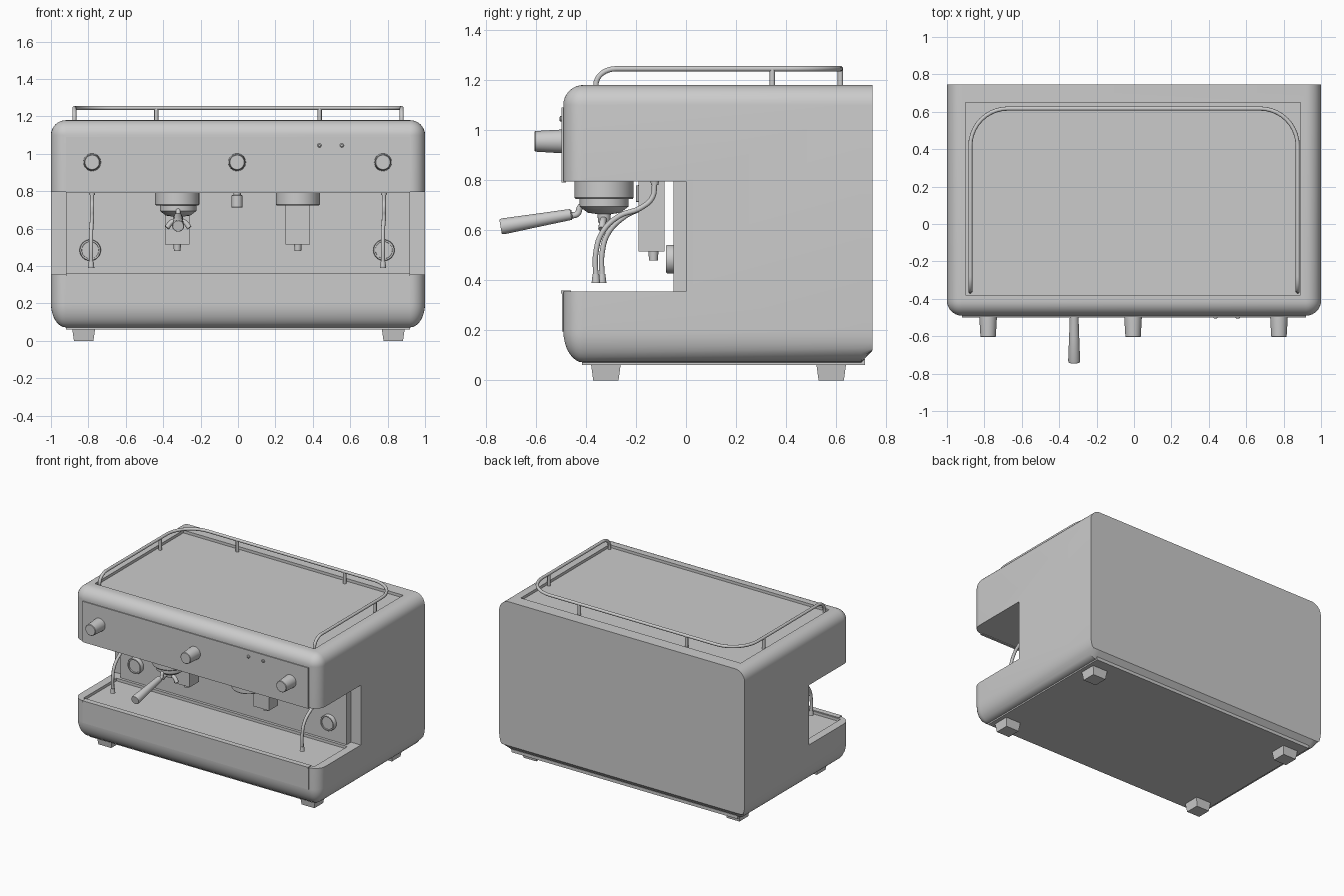
import bpy, bmesh
from math import sin, cos, pi
from mathutils import Vector

if "Cube" in bpy.data.objects:
    bpy.data.objects.remove(bpy.data.objects["Cube"])

steel = bpy.data.materials.new("brushed grey")
steel.use_nodes = True
steel.diffuse_color = (0.6, 0.6, 0.6, 1)
steel.node_tree.nodes["Principled BSDF"].inputs["Base Color"].default_value = (0.6, 0.6, 0.6, 1)


def finish(name, bm):
    bmesh.ops.recalc_face_normals(bm, faces=bm.faces)
    mesh = bpy.data.meshes.new(name)
    bm.to_mesh(mesh)
    bm.free()
    mesh.materials.append(steel)
    ob = bpy.data.objects.new(name, mesh)
    bpy.context.collection.objects.link(ob)
    return ob


def smooth(ob):
    bpy.ops.object.select_all(action='DESELECT')
    ob.select_set(True)
    bpy.context.view_layer.objects.active = ob
    bpy.ops.object.shade_smooth_by_angle(angle=0.6)
    return ob


def box(name, x0, x1, y0, y1, z0, z1, taper=1.0):
    """Box from its limits; taper scales the lower face."""
    bm = bmesh.new()
    bmesh.ops.create_cube(bm, size=1)
    for v in bm.verts:
        k = taper if v.co.z < 0 else 1
        v.co = ((x0 + x1) / 2 + v.co.x * k * (x1 - x0),
                (y0 + y1) / 2 + v.co.y * k * (y1 - y0),
                (z0 + z1) / 2 + v.co.z * (z1 - z0))
    return finish(name, bm)


def turned(name, origin, axis, profile, sides=32):
    """Revolve (distance, radius) pairs around an axis."""
    bm = bmesh.new()
    turn = Vector(axis).to_track_quat('Z', 'Y')
    rings = []
    for t, r in profile:
        rings.append([bm.verts.new(Vector(origin) + turn @ Vector(
            (r * cos(2 * pi * i / sides), r * sin(2 * pi * i / sides), t)))
            for i in range(sides)])
    skin(bm, rings)
    return smooth(finish(name, bm))


def skin(bm, rings):
    n = len(rings[0])
    for a, b in zip(rings, rings[1:]):
        for i in range(n):
            j = (i + 1) % n
            bm.faces.new((a[i], a[j], b[j], b[i]))
    bm.faces.new(rings[0])
    bm.faces.new(rings[-1])


def tube(name, points, radius, kind='POLY'):
    curve = bpy.data.curves.new(name, 'CURVE')
    curve.dimensions = '3D'
    curve.bevel_depth = radius
    curve.bevel_resolution = 3
    curve.use_fill_caps = True
    s = curve.splines.new(kind)
    if kind == 'BEZIER':
        s.bezier_points.add(len(points) - 1)
        for p, co in zip(s.bezier_points, points):
            p.co = co
            p.handle_left_type = p.handle_right_type = 'AUTO'
    else:
        s.points.add(len(points) - 1)
        for p, co in zip(s.points, points):
            p.co = (*co, 1)
    curve.materials.append(steel)
    ob = bpy.data.objects.new(name, curve)
    bpy.context.collection.objects.link(ob)


def cut(ob, cutter):
    mod = ob.modifiers.new("cut", 'BOOLEAN')
    mod.operation = 'DIFFERENCE'
    mod.solver = 'EXACT'
    mod.object = cutter
    bpy.context.view_layer.objects.active = ob
    bpy.ops.object.modifier_apply(modifier=mod.name)
    bpy.data.objects.remove(cutter)


# Housing: rounded outline lofted from the soft front edge to the flat back
def outline(bm, y, r, floor=0.0):
    ring = []
    for k, (cx, cz, rz) in enumerate(((0.92, 1.10, r), (-0.92, 1.10, r),
                                      (-0.92, 0.20, r * 1.6), (0.92, 0.20, r * 1.6))):
        for i in range(9):
            a = (k + i / 8) * pi / 2
            ring.append(bm.verts.new((cx + r * cos(a), y, max(floor, cz + rz * sin(a)))))
    return ring


bm = bmesh.new()
R = 0.08
rings = [outline(bm, -0.41 - R * cos(i * pi / 16), R * sin(i * pi / 16)) for i in range(9)]
rings += [outline(bm, 0.70, R), outline(bm, 0.745, R, 0.12)]
skin(bm, rings)
bmesh.ops.remove_doubles(bm, verts=bm.verts, dist=0.0002)
housing = finish("housing", bm)
cut(housing, box("work_bay_cutter", -1.2, 1.2, -0.8, 0.0, 0.355, 0.795))
cut(housing, box("drip_tray_cutter", -0.94, 0.94, -0.455, -0.07, 0.335, 0.4))
cut(housing, box("cup_tray_cutter", -0.90, 0.89, -0.38, 0.65, 1.16, 1.3))
smooth(housing)

# Panels and base
box("bay_back_panel", -0.92, 0.92, -0.05, 0.02, 0.345, 0.80)
box("control_panel", -0.92, 0.92, -0.497, -0.48, 0.79, 1.09)
box("lower_front_panel", -0.92, 0.92, -0.495, -0.48, 0.195, 0.35)
box("drip_tray_lip", -0.92, 0.92, -0.5, -0.46, 0.348, 0.36)
box("base_plate", -0.92, 0.92, -0.415, 0.715, 0.062, 0.085)
for x in (-0.825, 0.83):
    for y in (-0.32, 0.58):
        box("foot", x - 0.062, x + 0.062, y - 0.06, y + 0.06, 0, 0.07, 0.84)

# Control knobs, indicator lamps and bay dials
for x in (-0.78, -0.005, 0.775):
    turned("control_knob", (x, -0.49, 0.955), (0, -1, 0),
           [(0, 0.047), (0.03, 0.046), (0.112, 0.041), (0.115, 0.038)])
for x in (0.435, 0.555):
    turned("indicator_lamp", (x, -0.49, 1.045), (0, -1, 0),
           [(0, 0.011), (0.012, 0.011), (0.016, 0.006)], 16)
for x in (-0.79, 0.78):
    turned("gauge", (x, -0.045, 0.485), (0, -1, 0),
           [(0, 0.057), (0.03, 0.057), (0.035, 0.054), (0.035, 0.046), (0.027, 0.045)])

# Brew groups with rear valve blocks
for x in (-0.325, 0.32):
    turned("brew_group", (x, -0.327, 0.80), (0, 0, -1),
           [(0, 0.118), (0.07, 0.118), (0.075, 0.114)], 48)
    box("valve_block", x - 0.065, x + 0.065, -0.19, -0.085, 0.515, 0.80)
    turned("valve_outlet", (x, -0.13, 0.52), (0, 0, -1), [(0, 0.02), (0.04, 0.018)], 16)

# Filter holder with twin spout and handle
hx = -0.32
turned("filter_holder", (hx, -0.327, 0.73), (0, 0, -1),
       [(0, 0.098), (0.035, 0.098), (0.045, 0.085), (0.06, 0.065), (0.065, 0.03)], 48)
turned("spout_stem", (hx, -0.327, 0.68), (0, 0, -1), [(0, 0.028), (0.05, 0.024)], 16)
for s in (-1, 1):
    tube("spout", [(hx, -0.327, 0.645), (hx + s * 0.035, -0.332, 0.635),
                   (hx + s * 0.06, -0.337, 0.605)], 0.014, 'BEZIER')
tube("handle_neck", [(hx, -0.40, 0.70), (hx, -0.42, 0.695), (hx, -0.435, 0.665),
                     (hx, -0.47, 0.66)], 0.013, 'BEZIER')
turned("handle", (hx, -0.455, 0.664), (0, -0.285, -0.05),
       [(0, 0.016), (0.005, 0.022), (0.15, 0.027), (0.28, 0.032), (0.29, 0.029)])

# Hot water outlet
turned("water_outlet", (-0.005, -0.17, 0.80), (0, 0, -1),
       [(0, 0.02), (0.02, 0.02), (0.022, 0.03), (0.085, 0.03), (0.088, 0.027)], 24)

# Steam wands
for x, tip, y in ((-0.78, -0.785, -0.335), (0.78, 0.775, -0.36)):
    turned("wand_joint", (x, -0.125, 0.80), (0, 0, -1), [(0, 0.017), (0.02, 0.015)], 16)
    tube("steam_wand", [(x, -0.125, 0.79), (x, -0.135, 0.73), (x, -0.18, 0.69),
                        (x, y + 0.09, 0.655), (tip, y + 0.025, 0.59),
                        (tip, y, 0.51), (tip, y, 0.41)], 0.011, 'BEZIER')
    turned("wand_tip", (tip, y, 0.425), (0, 0, -1), [(0, 0.013), (0.035, 0.017)], 16)

# Cup rail: one swept half, mirrored into a full loop
side = [(0.875, -0.36, 1.15)]
side += [(0.875, -0.28 - 0.08 * cos(a * pi / 16), 1.18 + 0.065 * sin(a * pi / 16))
         for a in range(9)]
side += [(0.675 + 0.2 * cos(a * pi / 20), 0.417 + 0.2 * sin(a * pi / 20), 1.245)
         for a in range(11)]
tube("cup_rail", side + [(-x, y, z) for x, y, z in reversed(side)], 0.011)
for s in (-1, 1):
    for x, y in ((0.875, 0.345), (0.437, 0.617)):
        turned("rail_post", (s * x, y, 1.15), (0, 0, 1), [(0, 0.011), (0.095, 0.011)], 12)
